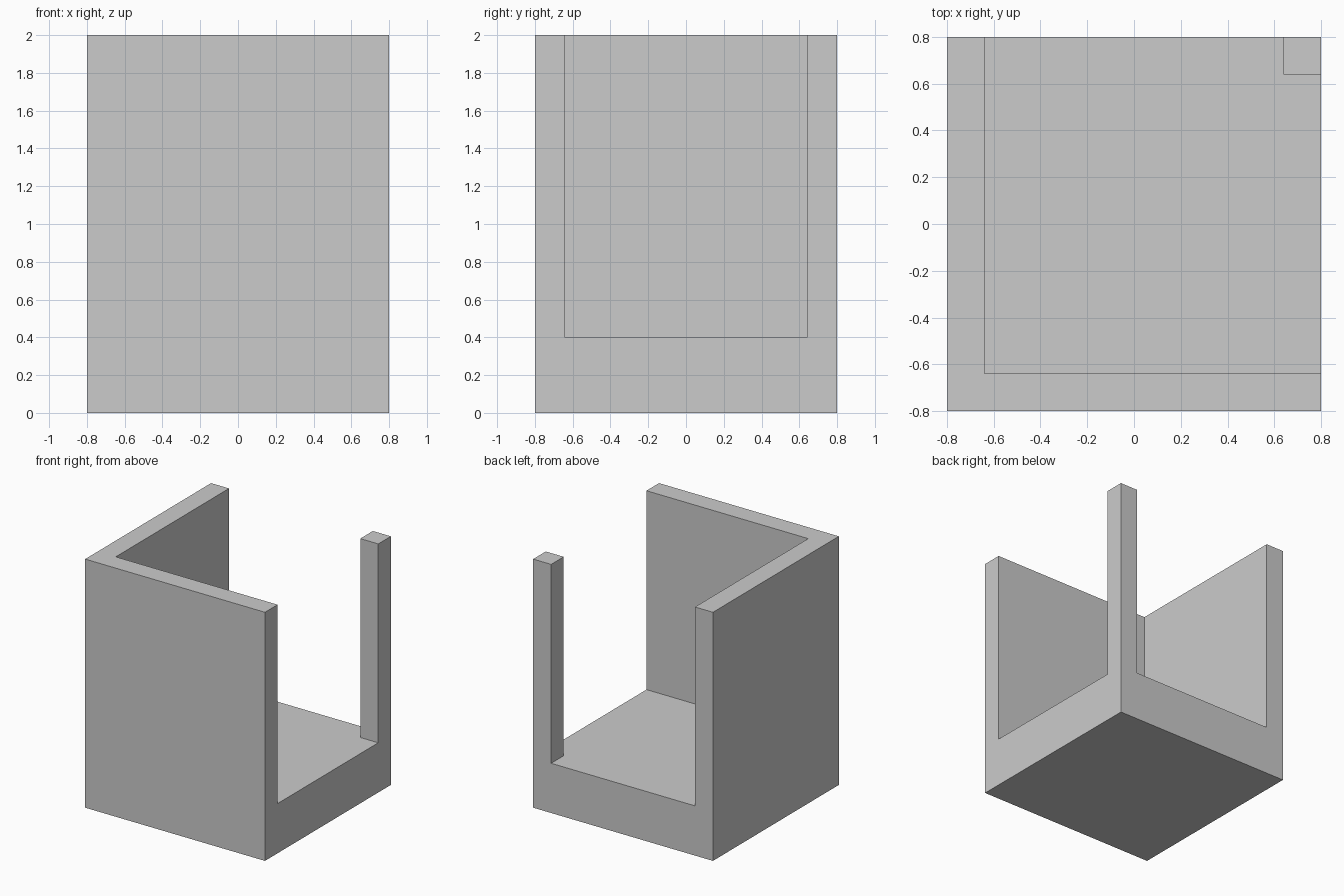
import bpy, bmesh

if "Cube" in bpy.data.objects:
    bpy.data.objects.remove(bpy.data.objects["Cube"])

HALF, INNER = 0.8, 0.64      # outer half width, inner side of the walls
BASE, TOP = 0.4, 2.0         # floor height, wall height


def raise_faces(bm, faces, height):
    """Extrude faces straight up and return the new cap faces."""
    geom = bmesh.ops.extrude_face_region(bm, geom=faces)["geom"]
    verts = [g for g in geom if isinstance(g, bmesh.types.BMVert)]
    bmesh.ops.translate(bm, verts=verts, vec=(0, 0, height))
    return [g for g in geom if isinstance(g, bmesh.types.BMFace)]


bm = bmesh.new()

# Floor plan: 3 x 3 cells split at the wall thickness
cuts = [-HALF, -INNER, INNER, HALF]
grid = [[bm.verts.new((x, y, 0)) for y in cuts] for x in cuts]
plan = [bm.faces.new((grid[i][j], grid[i + 1][j], grid[i + 1][j + 1], grid[i][j + 1]))
        for i in range(3) for j in range(3)]

# Thick base
floor = raise_faces(bm, plan, BASE)

# Left wall, front wall and back right corner post
walls = []
for f in floor:
    c = f.calc_center_median()
    if c.x < -INNER or c.y < -INNER or (c.x > INNER and c.y > INNER):
        walls.append(f)
caps = raise_faces(bm, walls, TOP - BASE)
old = [f for f in walls if f.is_valid and f not in caps]
if old:
    bmesh.ops.delete(bm, geom=old, context='FACES_ONLY')

# Merge coplanar cells into clean flat faces
bmesh.ops.recalc_face_normals(bm, faces=bm.faces[:])
bmesh.ops.dissolve_limit(bm, angle_limit=0.01, verts=bm.verts[:], edges=bm.edges[:])

mesh = bpy.data.meshes.new("open_corner_box")
bm.to_mesh(mesh)
bm.free()
bpy.context.collection.objects.link(bpy.data.objects.new("open_corner_box", mesh))
